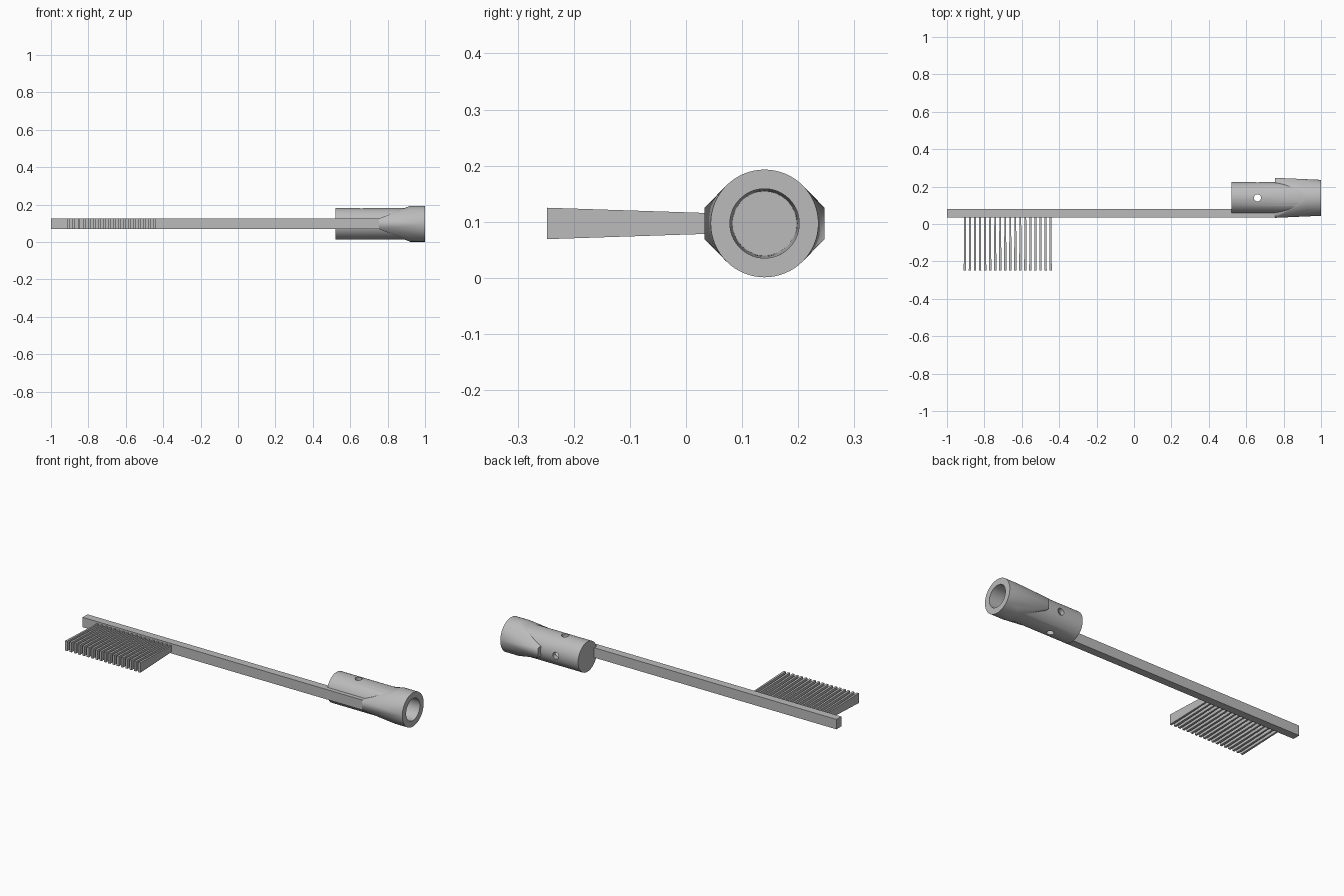
import bpy, bmesh, math
from mathutils import Matrix, Vector

cube = bpy.data.objects.get("Cube")
if cube:
    bpy.data.objects.remove(cube, do_unlink=True)

grey = bpy.data.materials.new("plain grey")
grey.use_nodes = True
GREY = (0.5, 0.5, 0.5, 1)
grey.diffuse_color = GREY
grey.node_tree.nodes["Principled BSDF"].inputs["Base Color"].default_value = GREY

AXIS_Y, AXIS_Z = 0.14, 0.097   # centre line of the socket
SEGMENTS = 64


def finish(name, bm):
    bmesh.ops.recalc_face_normals(bm, faces=bm.faces)
    mesh = bpy.data.meshes.new(name)
    bm.to_mesh(mesh)
    bm.free()
    mesh.materials.append(grey)
    obj = bpy.data.objects.new(name, mesh)
    bpy.context.collection.objects.link(obj)
    return obj


def tapered_block(name, y0, y1, x_mid, size0, size1):
    """Block along y with its own (x, z) size at each end."""
    bm = bmesh.new()
    bmesh.ops.create_cube(bm, size=1)
    for v in bm.verts:
        y, (sx, sz) = (y0, size0) if v.co.y < 0 else (y1, size1)
        v.co = (x_mid + v.co.x * sx, y, AXIS_Z + v.co.z * sz)
    return finish(name, bm)


def rod(name, start, end, r0, r1):
    """Round rod or cone between two points."""
    a, b = Vector(start), Vector(end)
    bm = bmesh.new()
    turn = (b - a).to_track_quat("Z", "Y").to_matrix().to_4x4()
    bmesh.ops.create_cone(bm, cap_ends=True, segments=SEGMENTS, radius1=r0, radius2=r1,
                          depth=(b - a).length,
                          matrix=Matrix.Translation((a + b) / 2) @ turn)
    return finish(name, bm)


def combine(obj, other, operation):
    """Apply a boolean and remove the helper."""
    mod = obj.modifiers.new(operation.lower(), "BOOLEAN")
    mod.operation, mod.solver, mod.object = operation, "EXACT", other
    graph = bpy.context.evaluated_depsgraph_get()
    mesh = bpy.data.meshes.new_from_object(obj.evaluated_get(graph))
    obj.modifiers.clear()
    obj.data = mesh
    bpy.data.objects.remove(other, do_unlink=True)


def collar_hull():
    """Flared collar: flat winged block blended into a round rim."""
    bm = bmesh.new()
    for sy in (-1, 1):
        for sz in (-1, 1):
            bm.verts.new((0.755, AXIS_Y + sy * 0.107, AXIS_Z + sz * 0.028))
    for x in (0.92, 1.0):
        for i in range(SEGMENTS):
            a = math.tau * i / SEGMENTS
            bm.verts.new((x, AXIS_Y + 0.096 * math.cos(a), AXIS_Z + 0.096 * math.sin(a)))
    bmesh.ops.convex_hull(bm, input=bm.verts)
    bmesh.ops.delete(bm, geom=[v for v in bm.verts if not v.link_faces], context="VERTS")
    bmesh.ops.dissolve_limit(bm, angle_limit=0.002, verts=bm.verts, edges=bm.edges)
    return finish("collar", bm)


# Long straight handle
handle = tapered_block("handle_bar", 0.036, 0.08, -0.105, (1.79, 0.056), (1.79, 0.056))

# Row of bristle slats, widening toward the tips
COUNT, FIRST, LAST = 18, -0.904, -0.446
bristles = tapered_block("bristles", -0.248, 0.04, FIRST, (0.013, 0.056), (0.009, 0.037))
array = bristles.modifiers.new("row", "ARRAY")
array.count = COUNT
array.use_relative_offset = False
array.use_constant_offset = True
array.constant_offset_displace = ((LAST - FIRST) / (COUNT - 1), 0, 0)

# Round socket with flared collar
socket = rod("socket", (0.52, AXIS_Y, AXIS_Z), (0.99, AXIS_Y, AXIS_Z), 0.085, 0.085)
combine(socket, collar_hull(), "UNION")

# Tapered bore, open at the rim
combine(socket, rod("bore", (0.56, AXIS_Y, AXIS_Z), (1.02, AXIS_Y, AXIS_Z), 0.057, 0.062),
        "DIFFERENCE")

# Screw holes: one pair top to bottom, one at the back
HOLE_X, HOLE_R = 0.66, 0.019
combine(socket, rod("hole_cutter", (HOLE_X, AXIS_Y, -0.1), (HOLE_X, AXIS_Y, 0.3), HOLE_R, HOLE_R),
        "DIFFERENCE")
combine(socket, rod("hole_cutter", (HOLE_X, AXIS_Y, AXIS_Z), (HOLE_X, 0.3, AXIS_Z), HOLE_R, HOLE_R),
        "DIFFERENCE")

# Smooth the round part, keeping its edges sharp
bpy.ops.object.select_all(action="DESELECT")
socket.select_set(True)
bpy.context.view_layer.objects.active = socket
bpy.ops.object.shade_smooth_by_angle(angle=math.radians(25))
